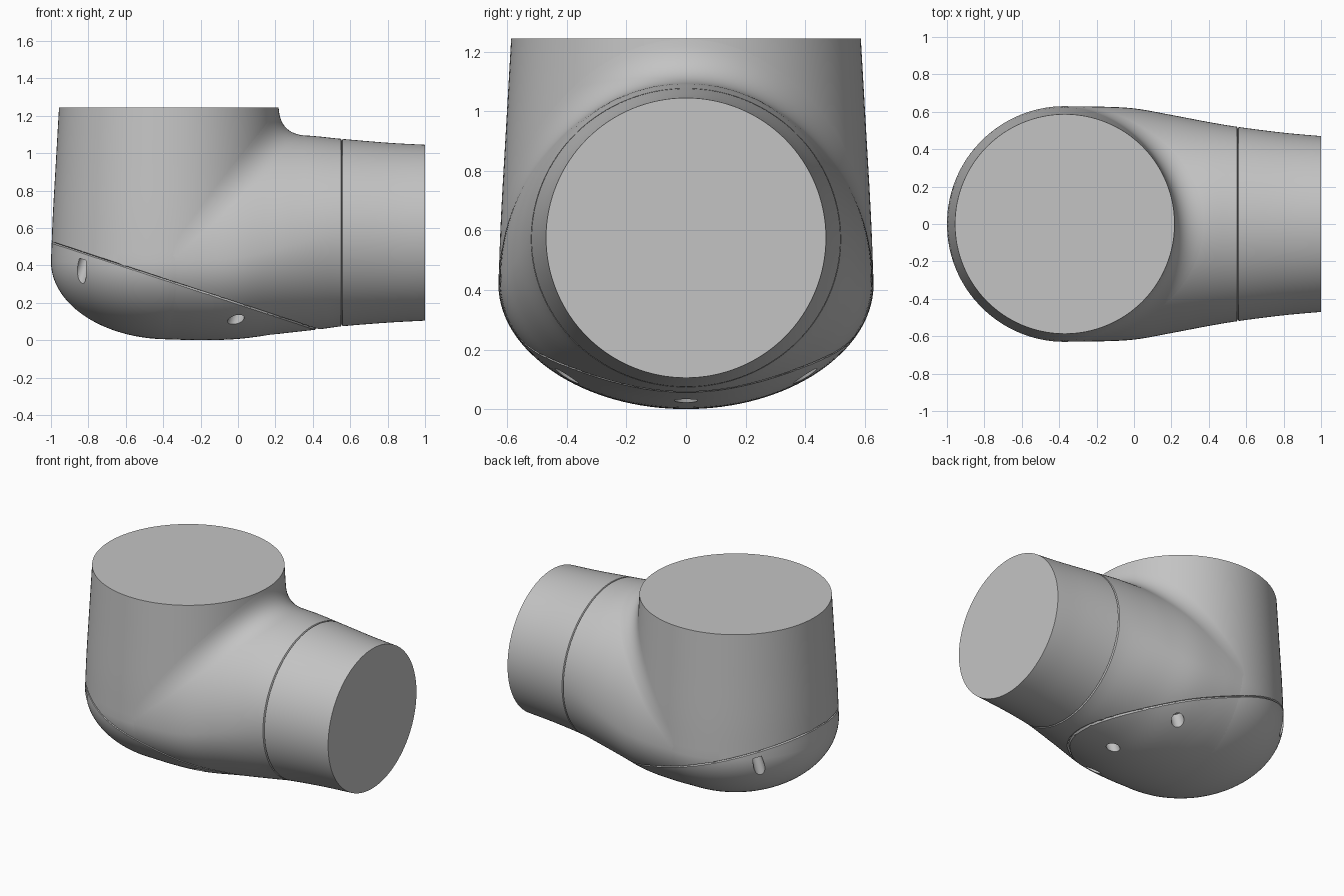
import bpy, bmesh, math
from mathutils import Vector

if "Cube" in bpy.data.objects:
    bpy.data.objects.remove(bpy.data.objects["Cube"])

grey = bpy.data.materials.new("light_grey")
grey.use_nodes = True
grey.diffuse_color = (0.55, 0.55, 0.55, 1)
grey.node_tree.nodes["Principled BSDF"].inputs["Base Color"].default_value = grey.diffuse_color

SEG = 128
AXIS = -0.37                                  # x of the upright axis
SEAM_POINT = Vector((-1, 0, 0.525))           # plane of the cover seam
SEAM_NORMAL = Vector((0.47, 0, 1.43)).normalized()

# Shape tables along each axis
WALL = [(0.42, 0.63), (0.65, 0.621), (0.95, 0.604), (1.245, 0.587)]
WIDTH = [(-0.37, 0.629), (-0.2, 0.628), (0, 0.618), (0.2, 0.583), (0.4, 0.545),
         (0.55, 0.52), (0.8, 0.488), (1, 0.47)]
TOP = [(-0.37, 1.1), (0.35, 1.095), (0.55, 1.077), (0.8, 1.056), (1, 1.045)]
BOTTOM = [(-0.37, 0.005), (-0.2, 0), (0, 0.007), (0.2, 0.032), (0.43, 0.058),
          (0.55, 0.074), (0.8, 0.094), (1, 0.105)]
MIDDLE = [(-0.37, 0.42), (0, 0.44), (0.3, 0.51), (0.55, 0.57), (1, 0.575)]


def smooth(table, x):
    """Cubic interpolation of a table."""
    n = len(table)
    i = 0
    while i < n - 2 and x > table[i + 1][0]:
        i += 1

    def slope(k):
        a, b = table[max(k - 1, 0)], table[min(k + 1, n - 1)]
        return (b[1] - a[1]) / (b[0] - a[0])
    (x0, y0), (x1, y1) = table[i], table[i + 1]
    h = x1 - x0
    u = (x - x0) / h
    return (y0 * (1 + 2 * u) * (1 - u) ** 2 + slope(i) * h * u * (1 - u) ** 2
            + y1 * u * u * (3 - 2 * u) + slope(i + 1) * h * u * u * (u - 1))


def arm_point(x, t, inset=0):
    mid = smooth(MIDDLE, x)
    end = smooth(TOP if math.cos(t) > 0 else BOTTOM, x)
    return Vector((x, (smooth(WIDTH, x) - inset) * math.sin(t),
                   mid + (abs(end - mid) - inset) * math.cos(t)))


def loft(bm, rings, closed=True):
    rows = [[bm.verts.new(p) for p in ring] for ring in rings]
    n = len(rows[0])
    for a, b in zip(rows, rows[1:]):
        for i in range(n if closed else n - 1):
            j = (i + 1) % n
            bm.faces.new((a[i], a[j], b[j], b[i]))
    if closed:
        bm.faces.new(rows[0])
        bm.faces.new(rows[-1])
    bmesh.ops.recalc_face_normals(bm, faces=bm.faces)


def finish(bm, name):
    mesh = bpy.data.meshes.new(name)
    bm.to_mesh(mesh)
    bm.free()
    ob = bpy.data.objects.new(name, mesh)
    mesh.materials.append(grey)
    bpy.context.collection.objects.link(ob)
    return ob


def activate(ob):
    bpy.ops.object.select_all(action="DESELECT")
    ob.select_set(True)
    bpy.context.view_layer.objects.active = ob


def cut_seam(bm):
    """Press a thin V groove along the cover seam."""
    for d in (-0.005, 0, 0.005):
        bmesh.ops.bisect_plane(bm, geom=bm.verts[:] + bm.edges[:] + bm.faces[:], dist=1e-6,
                               plane_co=SEAM_POINT + SEAM_NORMAL * d, plane_no=SEAM_NORMAL)
    bm.normal_update()
    groove = [v for v in bm.verts if abs((v.co - SEAM_POINT).dot(SEAM_NORMAL)) < 1e-5]
    moves = [(v, v.normal * 0.009) for v in groove]
    for v, m in moves:
        v.co -= m


# Upright housing: domed bottom, slightly tapering wall
def circle(r, z):
    return [(AXIS + r * math.cos(a), r * math.sin(a), z)
            for a in (math.tau * i / SEG for i in range(SEG))]


profile = []
for i in range(28):
    a = math.radians(88.5) * (1 - i / 28)
    profile.append((0.63 * math.cos(a), 0.42 - 0.415 * math.sin(a)))
for i in range(17):
    z = 0.42 + (1.245 - 0.42) * i / 16
    profile.append((smooth(WALL, z), z))
bm = bmesh.new()
loft(bm, [circle(r, z) for r, z in profile])
cut_seam(bm)
housing = finish(bm, "upright_housing")

# Side arm with a thin ring groove
stations = [(AXIS + (1 - AXIS) * i / 44, 0) for i in range(45)]
stations = [s for s in stations if abs(s[0] - 0.555) > 0.008]
stations = sorted(stations + [(0.55, 0), (0.555, 0.009), (0.56, 0)])
bm = bmesh.new()
loft(bm, [[arm_point(x, math.tau * i / SEG, inset) for i in range(SEG)]
          for x, inset in stations])
cut_seam(bm)
arm = finish(bm, "side_arm")

# Soft fillet between the housing and the arm
strips = []
for i in range(81):
    t = math.radians(88) * (i / 40 - 1)
    x = 0
    for _ in range(40):
        p = arm_point(x, t)
        reach = smooth(WALL, max(p.z, 0.42)) ** 2 - p.y ** 2
        x = 0.5 * x + 0.5 * (AXIS + math.sqrt(max(reach, 0)))
    p = arm_point(x, t)
    size = 0.145 * math.sqrt(math.cos(t))
    ang = math.atan2(p.y, p.x - AXIS)
    r = smooth(WALL, min(p.z + size, 1.245))
    upper = Vector((AXIS + r * math.cos(ang), r * math.sin(ang), p.z + size))
    lower = arm_point(x + size, t)
    strips.append([upper * (1 - u) ** 2 + p * (2 * u * (1 - u)) + lower * u * u
                   for u in (k / 12 for k in range(13))])
bm = bmesh.new()
loft(bm, strips, closed=False)
if sum(f.normal.z for f in bm.faces) < 0:
    bmesh.ops.reverse_faces(bm, faces=bm.faces)
fillet = finish(bm, "joint_fillet")


# Screw pockets drilled upward, square to the cover seam
def drill(target, spots):
    bm = bmesh.new()
    for x, y, r in spots:
        z = SEAM_POINT.z - (x - SEAM_POINT.x) * SEAM_NORMAL.x / SEAM_NORMAL.z
        top = Vector((x, y, z)) - SEAM_NORMAL * 0.035
        side = Vector((SEAM_NORMAL.z, 0, -SEAM_NORMAL.x)) * r
        loft(bm, [[top - SEAM_NORMAL * d + side * math.cos(a) + Vector((0, r * math.sin(a), 0))
                   for a in (math.tau * k / 32 for k in range(32))] for d in (0, 0.5)])
    cutter = finish(bm, "pocket_cutter")
    cutter.hide_render = True
    mod = target.modifiers.new("pockets", "BOOLEAN")
    mod.operation = "DIFFERENCE"
    mod.solver = "EXACT"
    mod.object = cutter
    activate(target)
    bpy.ops.object.modifier_apply(modifier=mod.name)
    bpy.data.objects.remove(cutter)


drill(housing, [(-0.805, s * 0.415, 0.034) for s in (-1, 1)])
drill(arm, [(0.015, s * 0.4, 0.04) for s in (-1, 1)] + [(0.2, 0, 0.04)])

for ob in (housing, arm, fillet):
    activate(ob)
    bpy.ops.object.shade_smooth_by_angle(angle=math.radians(30))
